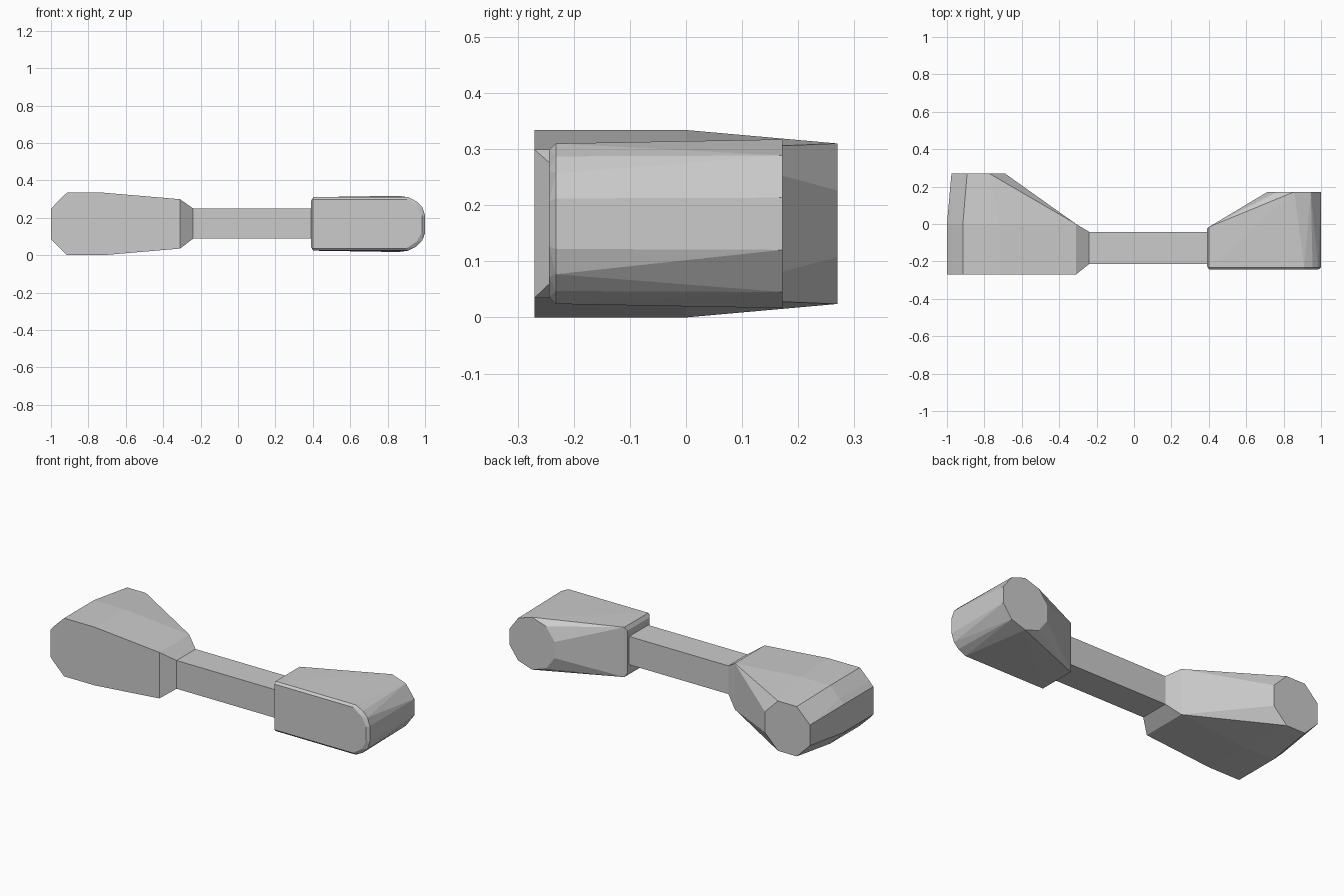
import bpy, bmesh, math

if "Cube" in bpy.data.objects:
    bpy.data.objects.remove(bpy.data.objects["Cube"])

def ring(profile, y):
    return [(x, y, z) for x, z in profile]

def circle(cx, cz, r, n):
    # regular polygon with flat top, flats at distance r
    R = r / math.cos(math.pi / n)
    return [(cx + R * math.cos((i + .5) * 2 * math.pi / n),
             cz + R * math.sin((i + .5) * 2 * math.pi / n)) for i in range(n)]

def rect(x, y0, y1, z0, z1):
    return [(x, y, z) for y in (y0, y1) for z in (z0, z1)]

def hull(name, pts):
    bm = bmesh.new()
    for p in pts:
        bm.verts.new(p)
    res = bmesh.ops.convex_hull(bm, input=bm.verts[:])
    loose = [v for v in bm.verts if not v.link_faces]
    bmesh.ops.delete(bm, geom=loose, context='VERTS')
    bmesh.ops.dissolve_limit(bm, angle_limit=math.radians(1), verts=bm.verts[:], edges=bm.edges[:])
    bmesh.ops.recalc_face_normals(bm, faces=bm.faces[:])
    me = bpy.data.meshes.new(name)
    bm.to_mesh(me)
    bm.free()
    ob = bpy.data.objects.new(name, me)
    bpy.context.collection.objects.link(ob)
    return ob

ZC = 0.167

def mirrored(half):
    # mirror a half profile about the mid height
    return [(x, ZC + s * h) for x, h in half for s in (1, -1)]

# large head: chamfered front body tapering to an octagonal back boss
big = mirrored([(-1, .08), (-.975, .108), (-.915, .167), (-.72, .167), (-.31, .132)])
hull("large_head", ring(big, -.27) + ring(big, 0) + ring(circle(-.833, ZC, .143, 8), .27))

# tapered neck from the large head to the bar
hull("neck", rect(-.31, -.27, 0, .035, .299) + rect(-.24, -.214, -.042, .088, .25))

# connecting bar
hull("bar", rect(-.24, -.214, -.042, .088, .25) + rect(.42, -.214, -.042, .088, .25))

# small head: rounded end, slightly bevelled front, round back boss
small = mirrored([(.402, .143), (.91, .143), (.955, .12), (.985, .09), (1, .045)])
face = mirrored([(.402, .131), (.90, .131), (.955, .095), (.985, .04)])
boss = circle(.857, ZC, .143, 10)
hull("small_head", ring(face, -.244) + ring(small, -.232)
     + rect(.402, -.015, -.015, .024, .31)
     + rect(.39, -.225, -.025, .045, .289)
     + [(1, .172, ZC + s * .045) for s in (1, -1)] + ring(boss, .172))
